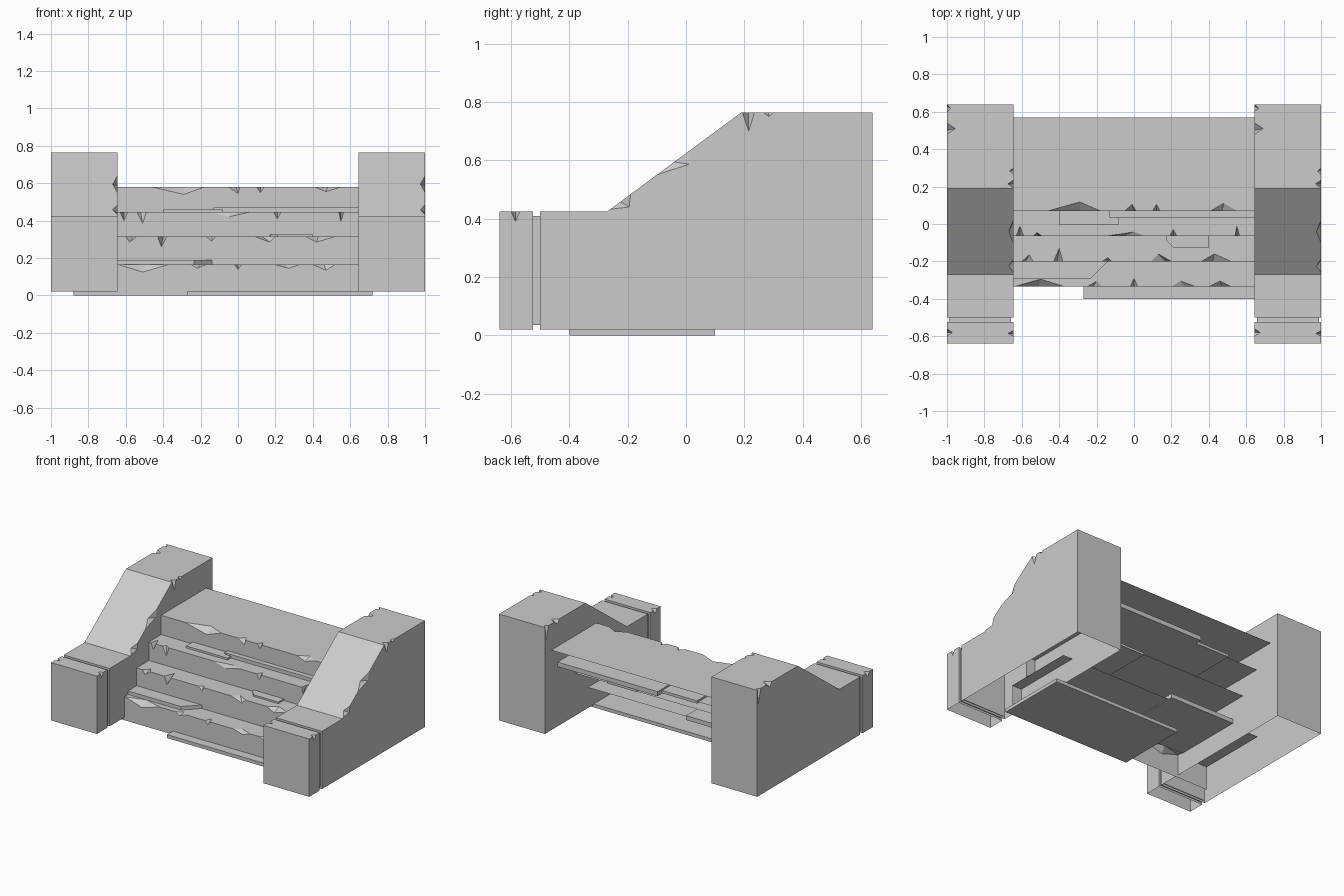
import bpy, bmesh
from mathutils import Vector

if "Cube" in bpy.data.objects:
    bpy.data.objects.remove(bpy.data.objects["Cube"])

INNER, OUTER = 0.645, 1.0


def add_object(name, bm):
    me = bpy.data.meshes.new(name)
    bm.to_mesh(me)
    bm.free()
    ob = bpy.data.objects.new(name, me)
    bpy.context.collection.objects.link(ob)
    return ob


def prism(bm, pts, vec):
    """Extrude a closed polygon along vec."""
    a = [bm.verts.new(p) for p in pts]
    b = [bm.verts.new(Vector(p) + Vector(vec)) for p in pts]
    n = len(a)
    bm.faces.new(a)
    bm.faces.new(b[::-1])
    for i in range(n):
        bm.faces.new((a[i], b[i], b[(i + 1) % n], a[(i + 1) % n]))
    bmesh.ops.recalc_face_normals(bm, faces=bm.faces)


def step(name, x0, x1, y, z, z_low, chips):
    """Open tread and riser with a chipped nosing.
    chips: (left, right, tread apex x, tread apex y, riser apex x, riser apex z)"""
    bm = bmesh.new()
    V = lambda *p: bm.verts.new(p)
    first, last = V(x0, y, z), V(x1, y, z)
    tread, riser = [first], [first]
    for l, r, tx, ty, rx, rz in chips:
        a, b = V(l, y, z), V(r, y, z)
        t, d = V(tx, ty, z), V(rx, y, rz)
        tread += [a, t, b]
        riser += [a, d, b]
        bm.faces.new((a, d, t))
        bm.faces.new((t, d, b))
    bm.faces.new(tread + [last, V(x1, y + 0.5, z), V(x0, y + 0.5, z)])
    bm.faces.new([V(x0, y, z_low), V(x1, y, z_low), last] + riser[:0:-1] + [first])
    bmesh.ops.recalc_face_normals(bm, faces=bm.faces)
    add_object(name, bm)


# Four steps
step("step_1", -0.88, 0.72, -0.335, 0.165, 0.0, [
    (-0.64, -0.37, -0.5, -0.295, -0.51, 0.125), (-0.25, -0.17, -0.2, -0.305, -0.22, 0.145),
    (-0.02, 0.02, 0.0, -0.29, 0.0, 0.14), (0.2, 0.33, 0.25, -0.305, 0.27, 0.145),
    (0.4, 0.52, 0.46, -0.305, 0.47, 0.135)])
step("step_2", -0.72, 0.72, -0.2, 0.315, 0.165, [
    (-0.6, -0.54, -0.56, -0.165, -0.58, 0.285), (-0.43, -0.38, -0.4, -0.13, -0.41, 0.26),
    (-0.17, -0.12, -0.14, -0.18, -0.14, 0.29), (0.09, 0.2, 0.13, -0.16, 0.17, 0.285),
    (0.36, 0.52, 0.43, -0.16, 0.42, 0.285)])
step("step_3", -0.72, 0.72, -0.065, 0.445, 0.315, [
    (-0.63, -0.59, -0.61, -0.01, -0.61, 0.40), (-0.54, -0.49, -0.52, -0.045, -0.51, 0.385),
    (-0.15, 0.06, 0.0, -0.042, -0.05, 0.42), (0.19, 0.23, 0.21, -0.03, 0.21, 0.41),
    (0.54, 0.565, 0.55, -0.01, 0.55, 0.395)])
step("step_4", -0.72, 0.72, 0.07, 0.58, 0.445, [
    (-0.46, -0.18, -0.29, 0.118, -0.29, 0.54), (-0.05, 0.01, -0.01, 0.105, 0.0, 0.545),
    (0.1, 0.14, 0.12, 0.105, 0.12, 0.55), (0.41, 0.55, 0.48, 0.112, 0.47, 0.555)])

# Thin broken slabs lying on the steps and at the foot
slabs = {
    "foot_slab": ([(-0.27, -0.4), (0.72, -0.4), (0.72, 0.1), (-0.27, 0.1)], 0.0, 0.024),
    "slab_on_step_1": ([(-0.72, -0.295), (-0.235, -0.295), (-0.14, -0.2), (-0.14, 0.2),
                        (-0.72, 0.2)], 0.16, 0.19),
    "slab_on_step_2": ([(0.21, -0.125), (0.4, -0.125), (0.4, 0.3), (0.17, 0.3),
                        (0.17, -0.085)], 0.31, 0.326),
    "slab_on_step_3_left": ([(-0.4, -0.003), (-0.08, -0.003), (-0.08, 0.45),
                             (-0.4, 0.45)], 0.44, 0.459),
    "slab_on_step_3_right": ([(-0.13, 0.035), (0.72, 0.035), (0.72, 0.5),
                              (-0.13, 0.5)], 0.438, 0.47),
}
for name, (outline, z0, z1) in slabs.items():
    bm = bmesh.new()
    prism(bm, [(x, y, z0) for x, y in outline], (0, 0, z1 - z0))
    add_object(name, bm)


# Side walls: front block, recessed joint and sloped body
def height(y):
    return 0.425 + 0.34 * min(1, max(0, (y + 0.27) / 0.46))


# Chips on the top edges: side (0 left, 1 right), y start, y end, inset, side apex y, drop
CHIPS = [(0, 0.60, 0.638, 0.02, 0.63, 0.1), (0, 0.48, 0.54, 0.045, 0.50, 0.03),
         (1, 0.193, 0.235, 0.03, 0.215, 0.065), (1, 0.265, 0.30, 0.02, 0.285, 0.015),
         (1, -0.10, 0.02, 0.025, 0.01, 0.045), (1, -0.26, -0.19, 0.025, -0.195, 0.04),
         (1, -0.60, -0.57, 0.03, -0.585, 0.035), (0, -0.60, -0.56, 0.03, -0.58, 0.03)]


def wall(name, x0):
    x1 = x0 + OUTER - INNER
    w = x1 - x0
    bm = bmesh.new()
    prism(bm, [(x0, -0.64, 0.02), (x0, -0.525, 0.02), (x0, -0.525, 0.425),
               (x0, -0.64, 0.425)], (w, 0, 0))
    prism(bm, [(x0, -0.5, 0.02), (x0, 0.64, 0.02), (x0, 0.64, 0.765), (x0, 0.19, 0.765),
               (x0, -0.27, 0.425), (x0, -0.5, 0.425)], (w, 0, 0))
    ob = add_object(name, bm)
    cut = bmesh.new()
    for side, ya, yb, inset, ys, drop in CHIPS:
        x, s = (x1, 1) if side else (x0, -1)
        ym = (ya + yb) / 2
        pts = [Vector((x, ya, height(ya))), Vector((x, yb, height(yb))),
               Vector((x - s * inset, ym, height(ym))),
               Vector((x, ys, height(ys) - drop))]
        up, out = Vector((0, 0, 0.02)), Vector((s * 0.02, 0, 0))
        pts += [pts[2] + up, pts[3] + out, Vector((x, ym, height(ym))) + up + out]
        vs = [cut.verts.new(p) for p in pts]
        bmesh.ops.convex_hull(cut, input=vs)
    bmesh.ops.recalc_face_normals(cut, faces=cut.faces)
    cutter = add_object(name + "_chip_cutter", cut)
    cutter.hide_render = True
    mod = ob.modifiers.new("chips", 'BOOLEAN')
    mod.operation, mod.solver, mod.object = 'DIFFERENCE', 'EXACT', cutter
    me = bpy.data.meshes.new_from_object(
        ob.evaluated_get(bpy.context.evaluated_depsgraph_get()))
    ob.modifiers.clear()
    bpy.data.objects.remove(cutter)
    # Underside is left open
    bm = bmesh.new()
    bm.from_mesh(me)
    under = [f for f in bm.faces if all(abs(v.co.z - 0.02) < 1e-4 for v in f.verts)]
    bmesh.ops.delete(bm, geom=under, context='FACES')
    bm.to_mesh(me)
    bm.free()
    ob.data = me
    # Recessed mortar joint between the front block and the body
    bm = bmesh.new()
    prism(bm, [(x0 + 0.012, -0.53, 0.035), (x0 + 0.012, -0.495, 0.035),
               (x0 + 0.012, -0.495, 0.41), (x0 + 0.012, -0.53, 0.41)], (w - 0.024, 0, 0))
    add_object(name + "_joint", bm)


wall("left_wall", -OUTER)
wall("right_wall", INNER)
